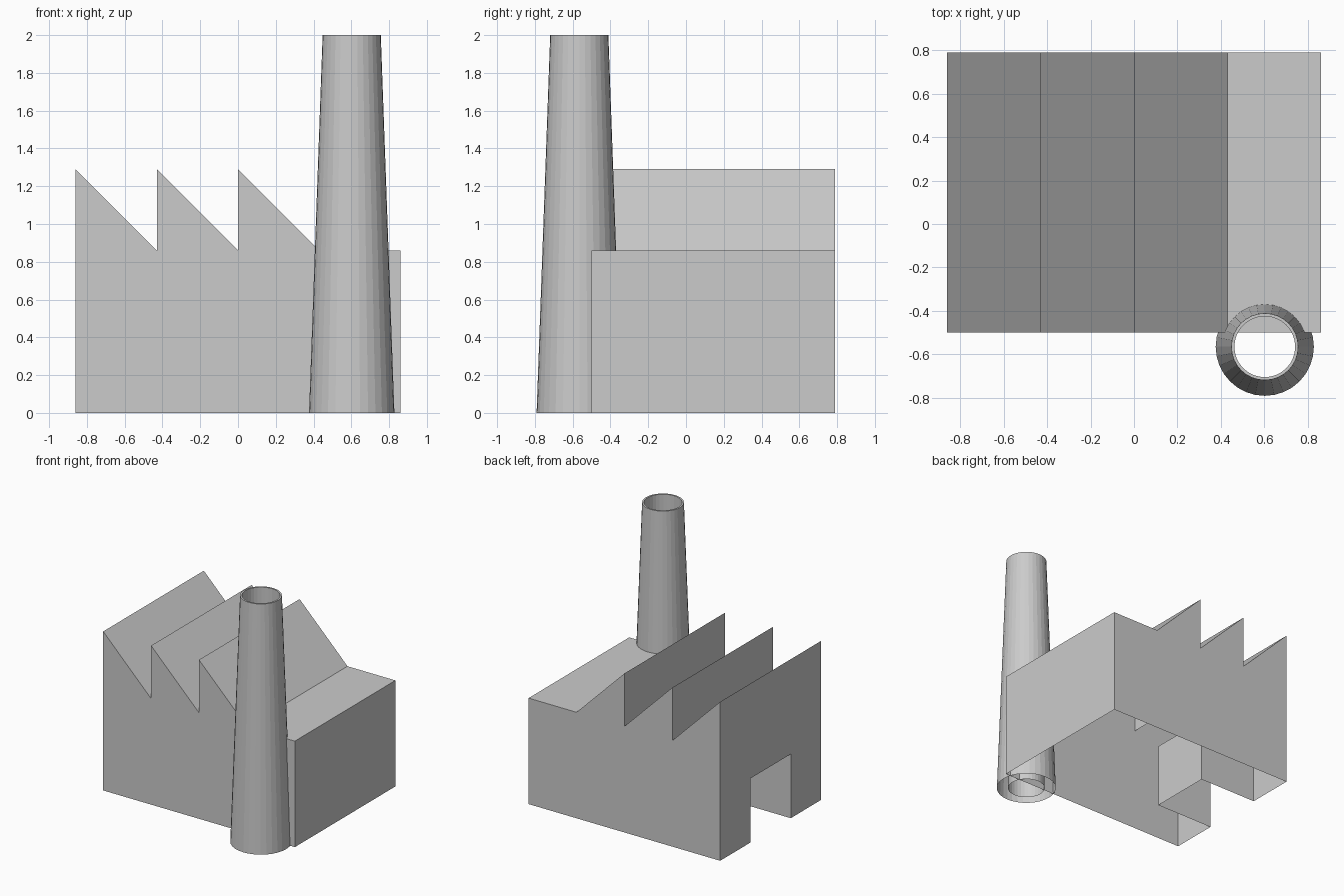
import bpy, bmesh
from math import cos, sin, tau

if "Cube" in bpy.data.objects:
    bpy.data.objects.remove(bpy.data.objects["Cube"])


def make_object(name, bm):
    bmesh.ops.remove_doubles(bm, verts=bm.verts, dist=1e-5)
    mesh = bpy.data.meshes.new(name)
    bm.to_mesh(mesh)
    bm.free()
    obj = bpy.data.objects.new(name, mesh)
    bpy.context.collection.objects.link(obj)
    return obj


def face(bm, points):
    return bm.faces.new([bm.verts.new(p) for p in points])


# Main hall: hollow shell with a sawtooth roof, open underneath
X, Y0, Y1 = 0.86, -0.50, 0.79
EAVE, PEAK, BAY = 0.86, 1.29, 0.43
roof = []
for i in range(3):
    x = -X + i * BAY
    roof += [(x, PEAK), (x + BAY, EAVE)]
roof.append((X, EAVE))
profile = [(-X, 0)] + roof + [(X, 0)]

bm = bmesh.new()
face(bm, [(x, Y0, z) for x, z in reversed(profile)])
face(bm, [(x, Y1, z) for x, z in profile])
for (xa, za), (xb, zb) in zip(profile[1:], profile[2:]):
    face(bm, [(xa, Y0, za), (xb, Y0, zb), (xb, Y1, zb), (xa, Y1, za)])

# Left wall with the doorway notch
D0, D1, DOOR_H, DEPTH = -0.115, 0.40, 0.52, 0.52
wall = [(Y0, 0), (Y0, PEAK), (Y1, PEAK), (Y1, 0),
        (D1, 0), (D1, DOOR_H), (D0, DOOR_H), (D0, 0)]
face(bm, [(-X, y, z) for y, z in wall])
bmesh.ops.recalc_face_normals(bm, faces=bm.faces)
make_object("factory_hall", bm)

# Door recess: two sides, ceiling and back wall, no floor
bm = bmesh.new()
arch = [(D0, 0), (D0, DOOR_H), (D1, DOOR_H), (D1, 0)]
xi = -X + DEPTH
for (ya, za), (yb, zb) in zip(arch, arch[1:]):
    face(bm, [(-X, ya, za), (-X, yb, zb), (xi, yb, zb), (xi, ya, za)])
face(bm, [(xi, y, z) for y, z in reversed(arch)])
make_object("door_recess", bm)

# Chimney: tapered outer skin, flat rim, straight inner flue
SIDES, CX, CY = 32, 0.602, -0.565
bm = bmesh.new()
rings = [[bm.verts.new((CX + r * cos(tau * k / SIDES), CY + r * sin(tau * k / SIDES), z))
          for k in range(SIDES)]
         for r, z in [(0.226, 0), (0.154, 2), (0.14, 2), (0.14, 0)]]
for a, b in zip(rings, rings[1:]):
    for k in range(SIDES):
        n = (k + 1) % SIDES
        bm.faces.new([a[k], a[n], b[n], b[k]])
make_object("chimney", bm)
